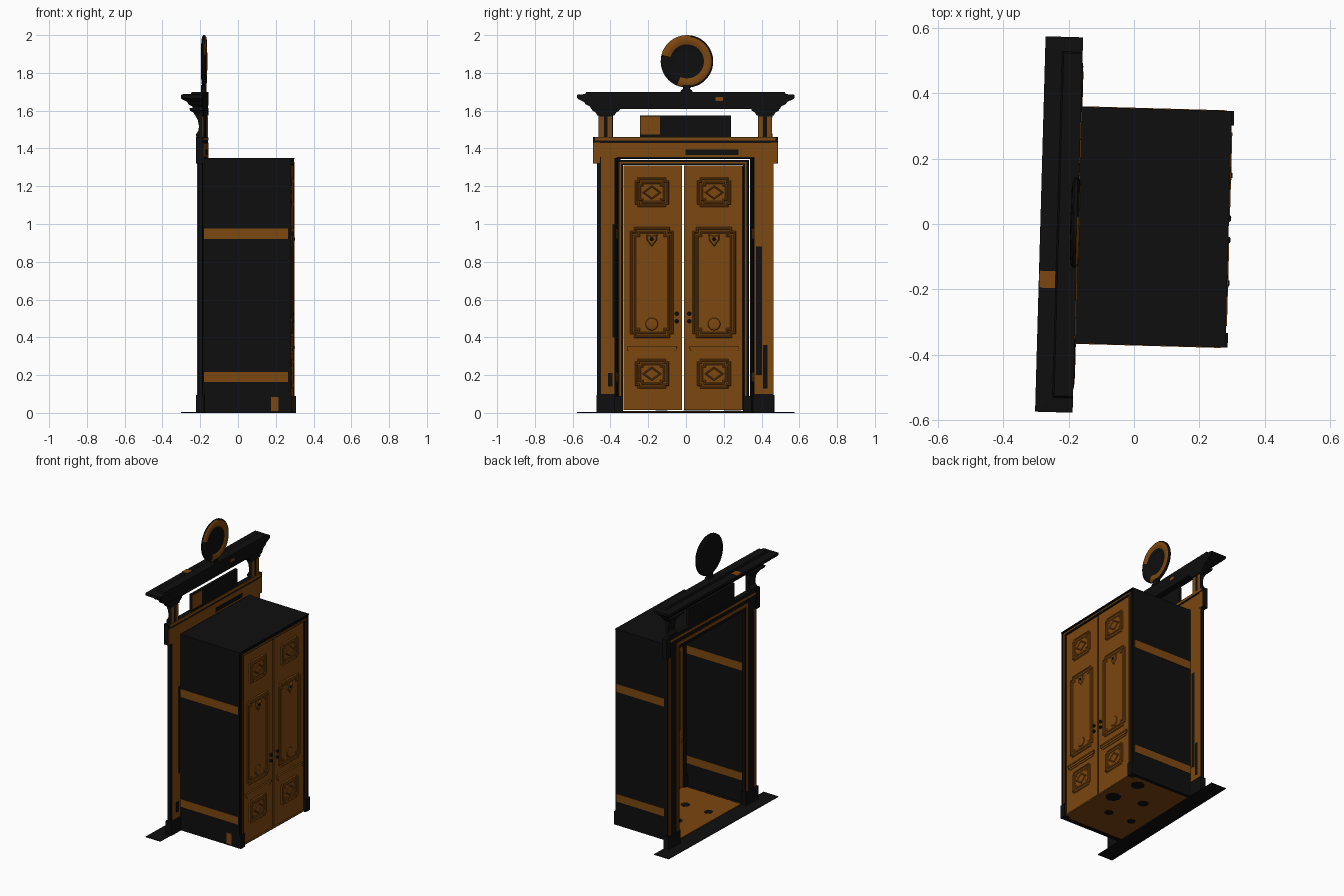
import bpy, bmesh, math
from mathutils import Matrix

# whole model is turned slightly about z
PLACE = Matrix.Translation((0, -0.008, 0)) @ Matrix.Rotation(-0.028, 4, 'Z')


def material(name, col):
    m = bpy.data.materials.new(name)
    m.diffuse_color = (*col, 1)
    return m


WOOD = material("orange_brown_wood", (0.20, 0.062, 0.005))
DARK = material("near_black", (0.0045, 0.0045, 0.0045))


def finish(name, bm, mats, smooth=False):
    bmesh.ops.recalc_face_normals(bm, faces=bm.faces[:])
    bm.transform(PLACE)
    me = bpy.data.meshes.new(name)
    bm.to_mesh(me)
    bm.free()
    for m in mats:
        me.materials.append(m)
    ob = bpy.data.objects.new(name, me)
    bpy.context.collection.objects.link(ob)
    if smooth:
        bpy.ops.object.select_all(action='DESELECT')
        ob.select_set(True)
        bpy.context.view_layer.objects.active = ob
        bpy.ops.object.shade_smooth_by_angle(angle=math.radians(35))
    return ob


def loft(name, rings, mat, smooth=False):
    """Skin equal-length point rings and cap both ends."""
    bm = bmesh.new()
    vs = [[bm.verts.new(p) for p in r] for r in rings]
    n = len(vs[0])
    for a, b in zip(vs, vs[1:]):
        for i in range(n):
            j = (i + 1) % n
            bm.faces.new((a[i], a[j], b[j], b[i]))
    bm.faces.new(vs[0][::-1])
    bm.faces.new(vs[-1])
    return finish(name, bm, [mat], smooth)


def rect(x0, x1, y0, y1, z):
    return [(x0, y0, z), (x1, y0, z), (x1, y1, z), (x0, y1, z)]


def box(name, x0, x1, y0, y1, z0, z1, mat):
    return loft(name, [rect(x0, x1, y0, y1, z0), rect(x0, x1, y0, y1, z1)], mat)


def box2(name, x0, x1, y0, y1, z0, z1, mat):
    """Box on both sides of the centre plane."""
    for s, side in ((-1, "_left"), (1, "_right")):
        box(name + side, x0, x1, s * y0, s * y1, z0, z1, mat)


def notched(hw, hh, n):
    q = [(hw, hh - n), (hw - n, hh - n), (hw - n, hh)]
    out = []
    for sx, sy in ((1, 1), (-1, 1), (-1, -1), (1, -1)):
        c = [(sx * a, sy * b) for a, b in q]
        out += c if sx * sy > 0 else c[::-1]
    return out


def panel(name, side, x, y, z, hw, hh, n, steps):
    """Stepped door panel; steps are (inset, height)."""
    loft(name, [[(x + side * h, y + a, z + b) for a, b in notched(hw - d, hh - d, n)]
                for d, h in steps], WOOD)


def disc(name, side, x, y, z, ry, rz, steps, n, mat, smooth=False):
    """Low boss on a door; steps are (scale, height)."""
    loft(name, [[(x + side * h, y + k * ry * math.cos(2 * math.pi * i / n),
                  z + k * rz * math.sin(2 * math.pi * i / n)) for i in range(n)]
                for k, h in steps], mat, smooth)


# cabin shell
box2("cabin_wall", -0.175, 0.287, 0.356, 0.362, 0.0, 1.35, DARK)
box("cabin_roof", -0.175, 0.29, -0.362, 0.362, 1.344, 1.35, DARK)
for z0, z1, tag in ((0.163, 0.216, "lower"), (0.92, 0.975, "upper")):
    box2(tag + "_band_outside", -0.172, 0.275, 0.362, 0.364, z0, z1, WOOD)
    box2(tag + "_band_inside", -0.172, 0.275, 0.354, 0.356, z0, z1, WOOD)
box("wall_patch", 0.185, 0.225, -0.364, -0.362, 0.01, 0.085, WOOD)

# floor with dark patches
box("cabin_floor", -0.172, 0.285, -0.356, 0.356, 0.004, 0.01, WOOD)
box2("floor_edge", -0.172, 0.285, 0.335, 0.358, 0.002, 0.011, DARK)
for i, (x, y, r) in enumerate(((0.2, 0.05, .05), (0.1, -.12, .03), (0.0, .1, .035),
                               (-.08, -.12, .028), (.17, .26, .045))):
    loft(f"floor_patch_{i}", [[(x + r * math.cos(k * math.pi / 4), y + r * math.sin(k * math.pi / 4), z)
                               for k in range(8)] for z in (0.002, 0.0115)], DARK)
box("threshold_plate", -0.287, -0.172, -0.575, 0.575, 0.0, 0.004, DARK)

# door surround
box2("door_jamb", 0.262, 0.287, 0.317, 0.348, 0.0, 1.338, DARK)
box("door_head", 0.262, 0.287, -0.348, 0.348, 1.312, 1.338, DARK)
box2("jamb_line", 0.287, 0.29, 0.328, 0.336, 0.09, 1.328, WOOD)
box("head_line", 0.287, 0.29, -0.336, 0.336, 1.32, 1.328, WOOD)
box2("jamb_plinth", 0.255, 0.297, 0.318, 0.362, 0.0, 0.09, DARK)

# two door leaves with panels on both faces
for s, tag in ((-1, "left"), (1, "right")):
    box(f"door_{tag}", 0.262, 0.282, s * 0.005, s * 0.316, 0.015, 1.31, WOOD)
    c = s * 0.165
    for side, x, face in ((1, 0.282, "out"), (-1, 0.262, "in")):
        t = f"_{tag}_{face}"
        mould = [(0, 0), (0.004, 0.007), (0.009, 0.007), (0.013, 0.002), (0.02, 0.002),
                 (0.023, 0.006), (0.028, 0.006), (0.032, 0.003)]
        for z, w in ((1.167, "top"), (0.207, "bottom")):
            panel(f"{w}_panel" + t, side, x, c, z, 0.09, 0.078, 0.014, mould)
            disc(f"{w}_diamond" + t, side, x, c, z, 0.052, 0.038,
                 [(1, 0.002), (0.92, 0.008), (0.8, 0.008), (0.72, 0.005)], 4, WOOD)
        panel("middle_panel" + t, side, x, c, 0.69, 0.115, 0.293, 0.02, mould)
        disc("middle_boss" + t, side, x, c, 0.47, 0.034, 0.034,
             [(1, 0.002), (0.9, 0.008), (0.5, 0.011)], 20, WOOD, True)
        # small shield ornament
        loft("shield" + t, [[(x + side * h, c + k * a, 0.915 + k * b) for a, b in
                             ((-.03, .03), (0, .022), (.03, .03), (.028, 0), (0, -.036), (-.028, 0))]
                            for k, h in ((1, 0.002), (0.8, 0.01), (0.4, 0.012))], WOOD)
        disc("shield_stud" + t, side, x, c, 0.92, 0.01, 0.01,
             [(1, 0.011), (0.7, 0.015)], 10, DARK)
        # ledge above the lower panel
        for z0, z1, h, hw in ((0.315, 0.328, 0.004, 0.12), (0.328, 0.342, 0.008, 0.128),
                              (0.342, 0.352, 0.011, 0.132)):
            box(f"ledge_{int(z0 * 1000)}" + t, x, x + side * h, c - hw, c + hw, z0, z1, WOOD)
        for z in (0.485, 0.525):
            disc(f"knob_{int(z * 1000)}" + t, side, x, s * 0.033, z, 0.011, 0.011,
                 [(0.7, 0), (1, 0.006), (0.8, 0.013), (0.3, 0.015)], 12, DARK, True)

# portal frame
box2("frame_pilaster", -0.198, -0.174, 0.345, 0.467, 0.0, 1.345, DARK)
box2("frame_plinth", -0.208, -0.168, 0.343, 0.470, 0.0, 0.095, DARK)
box("frame_lintel", -0.198, -0.174, -0.467, 0.467, 1.345, 1.44, DARK)
box("lintel_moulding", -0.205, -0.172, -0.48, 0.48, 1.438, 1.46, DARK)
box2("frame_cap", -0.208, -0.172, 0.452, 0.490, 1.32, 1.46, DARK)

# wooden facings towards the doors
box("pilaster_facing_left", -0.174, -0.171, -0.448, -0.365, 0.1, 1.36, WOOD)
box("pilaster_facing_right", -0.174, -0.171, 0.365, 0.466, 0.1, 1.36, WOOD)
box("facing_groove_left", -0.171, -0.169, -0.385, -0.375, 0.4, 1.0, DARK)
box("facing_patch_left", -0.171, -0.169, -0.41, -0.385, 0.14, 0.21, DARK)
box("facing_groove_right", -0.171, -0.169, 0.375, 0.405, 0.2, 0.88, DARK)
box("facing_patch_right", -0.171, -0.169, 0.412, 0.436, 0.13, 0.36, DARK)
box("lintel_facing", -0.174, -0.171, -0.452, 0.452, 1.355, 1.428, WOOD)
box("lintel_patch", -0.171, -0.169, 0.0, 0.28, 1.366, 1.395, DARK)
box("moulding_facing", -0.172, -0.169, -0.478, 0.478, 1.441, 1.459, WOOD)
box2("cap_facing", -0.172, -0.169, 0.452, 0.488, 1.322, 1.432, WOOD)

# wooden strips on the outer side
box2("inner_strip", -0.204, -0.198, 0.355, 0.372, 0.095, 1.37, WOOD)
box2("outer_strip", -0.204, -0.198, 0.440, 0.456, 0.095, 1.32, WOOD)
box("lintel_strip", -0.204, -0.198, -0.372, 0.372, 1.37, 1.39, WOOD)
box("lintel_upper_strip", -0.206, -0.198, -0.45, 0.45, 1.42, 1.438, WOOD)

# curved brackets and capitals carrying the cornice
prof = [(-0.174, 1.46), (-0.208, 1.46), (-0.21, 1.475), (-0.196, 1.495), (-0.194, 1.52),
        (-0.2, 1.55), (-0.214, 1.575), (-0.214, 1.6), (-0.174, 1.6)]
for s, tag in ((-1, "left"), (1, "right")):
    c = s * 0.422
    loft(f"bracket_{tag}", [[(x, c + d, z) for x, z in prof] for d in (-0.037, 0.037)], DARK)
    for d in (-0.023, 0.023):
        box(f"bracket_facing_{tag}_{'a' if d < 0 else 'b'}", -0.174, -0.171,
            c + d - 0.013, c + d + 0.013, 1.46, 1.57, WOOD)
    loft(f"capital_{tag}", [rect(-0.215 - e, -0.17, c - 0.045 - e, c + 0.045 + e, z)
                            for z, e in ((1.575, 0), (1.59, 0.008), (1.6, 0.025), (1.615, 0.03))], DARK)

# cornice
loft("cornice", [rect(x, -0.172, -y, y, z) for z, y, x in
                 ((1.61, 0.5, -0.225), (1.622, 0.505, -0.228), (1.635, 0.53, -0.25), (1.645, 0.535, -0.252),
                  (1.66, 0.565, -0.28), (1.668, 0.575, -0.287), (1.684, 0.575, -0.287),
                  (1.688, 0.53, -0.235), (1.70, 0.525, -0.23))], DARK)
box("cornice_patch", -0.286, -0.237, -0.195, -0.143, 1.682, 1.689, WOOD)
box("cornice_spot", -0.172, -0.17, 0.16, 0.2, 1.652, 1.672, WOOD)

# board above the lintel
box("upper_board", -0.195, -0.176, -0.24, 0.24, 1.455, 1.575, DARK)
box("board_facing", -0.176, -0.173, -0.238, -0.135, 1.475, 1.57, WOOD)

# round crest: lathed about x, wooden ring on the door side
crest = [(-0.01, 0.02), (-0.012, 0.09), (-0.014, 0.1), (-0.011, 0.128), (-0.005, 0.139), (0.004, 0.139),
         (0.011, 0.13), (0.014, 0.115), (0.012, 0.1), (0.007, 0.09), (0.008, 0.05), (0.01, 0.02)]
N = 48
ob = loft("crest_disc", [[(-0.18 + x, 0.008 + r * math.cos(2 * math.pi * i / N),
                           1.861 + r * math.sin(2 * math.pi * i / N)) for i in range(N)]
                         for x, r in crest], DARK, True)
ob.data.materials.append(WOOD)
for p in ob.data.polygons:
    y, z = p.center.y, p.center.z - 1.861
    r, a = math.hypot(y, z), math.degrees(math.atan2(z, y)) % 360
    if p.normal.x > 0.1 and 0.09 < r < 0.135 and not 165 < a < 250:
        p.material_index = 1
loft("crest_stem", [rect(-0.195, -0.168, 0.006 - w, 0.006 + w, z) for z, w in
                    ((1.695, 0.035), (1.708, 0.028), (1.715, 0.018), (1.735, 0.022))], DARK)
